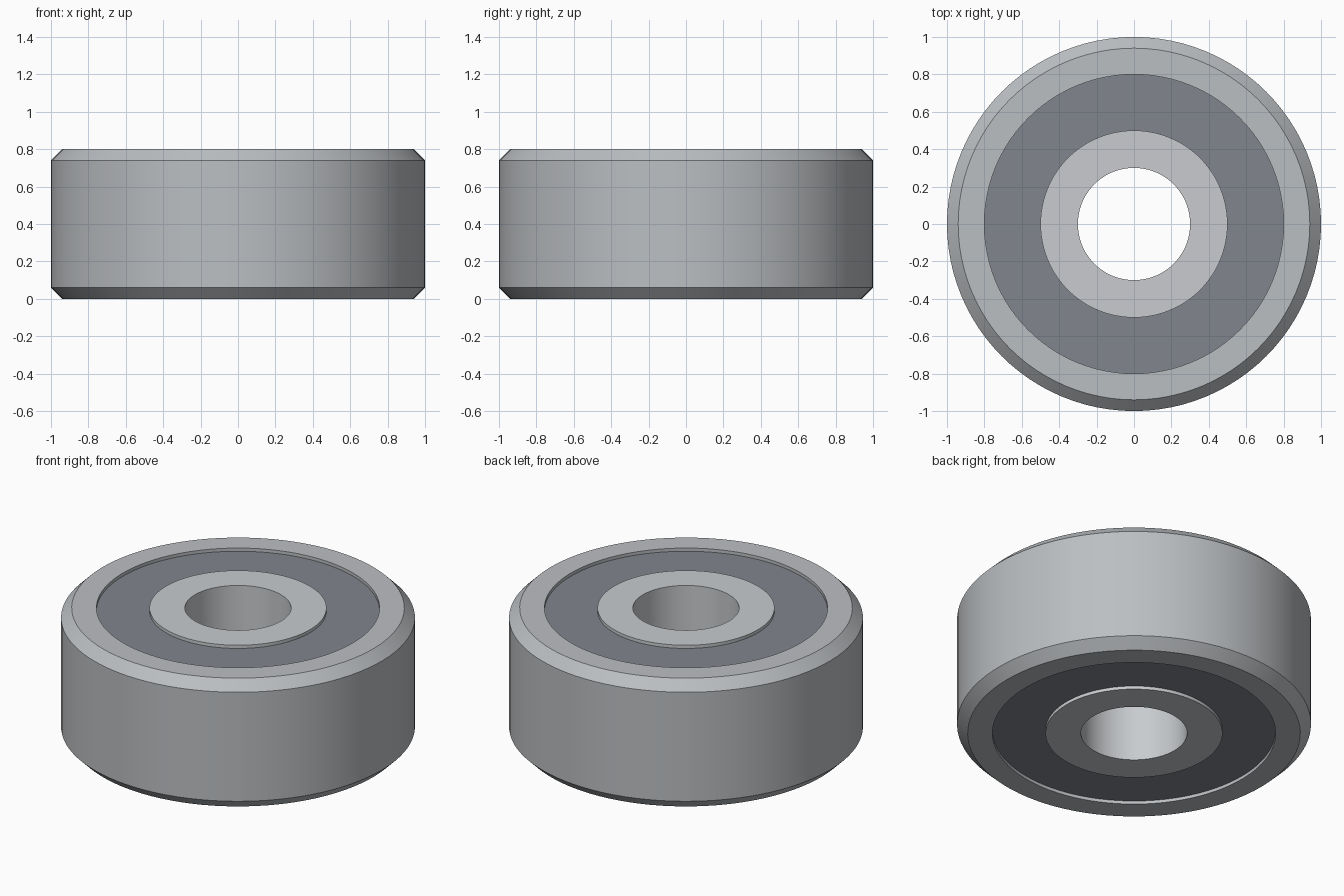
import bpy
import bmesh
import math

if "Cube" in bpy.data.objects:
    bpy.data.objects.remove(bpy.data.objects["Cube"])

HEIGHT = 0.8
CHAMFER = 0.06
RECESS = 0.02
SHIELD = 0.05
SIDES = 96


def paint(name, color):
    mat = bpy.data.materials.new(name)
    mat.diffuse_color = (*color, 1.0)
    mat.use_nodes = True
    mat.node_tree.nodes["Principled BSDF"].inputs["Base Color"].default_value = mat.diffuse_color
    return mat


def lathe(name, profile, mat):
    """Revolve a closed (radius, z) profile around the z axis."""
    bm = bmesh.new()
    rings = []
    for i in range(SIDES):
        a = 2 * math.pi * i / SIDES
        rings.append([bm.verts.new((r * math.cos(a), r * math.sin(a), z)) for r, z in profile])
    n = len(profile)
    for i in range(SIDES):
        a, b = rings[i], rings[(i + 1) % SIDES]
        for j in range(n):
            k = (j + 1) % n
            bm.faces.new((a[j], b[j], b[k], a[k]))
    bmesh.ops.recalc_face_normals(bm, faces=bm.faces)
    mesh = bpy.data.meshes.new(name)
    bm.to_mesh(mesh)
    bm.free()
    obj = bpy.data.objects.new(name, mesh)
    bpy.context.collection.objects.link(obj)
    mesh.materials.append(mat)
    bpy.ops.object.select_all(action='DESELECT')
    obj.select_set(True)
    bpy.context.view_layer.objects.active = obj
    bpy.ops.object.shade_smooth_by_angle(angle=math.radians(30))
    return obj


def tube(name, inner, outer, z0, z1, mat):
    return lathe(name, [(inner, z0), (outer, z0), (outer, z1), (inner, z1)], mat)


outer_steel = paint("outer_steel", (0.50, 0.52, 0.54))
inner_steel = paint("inner_steel", (0.58, 0.60, 0.62))
seal_grey = paint("seal_grey", (0.22, 0.24, 0.27))

# Outer ring with chamfered rims
lathe("outer_ring", [
    (0.8, 0), (1 - CHAMFER, 0), (1, CHAMFER),
    (1, HEIGHT - CHAMFER), (1 - CHAMFER, HEIGHT), (0.8, HEIGHT)], outer_steel)

# Inner ring around the bore
tube("inner_ring", 0.3, 0.5, 0, HEIGHT, inner_steel)

# Recessed seals, top and bottom
tube("bottom_seal", 0.5, 0.8, RECESS, RECESS + SHIELD, seal_grey)
tube("top_seal", 0.5, 0.8, HEIGHT - RECESS - SHIELD, HEIGHT - RECESS, seal_grey)
